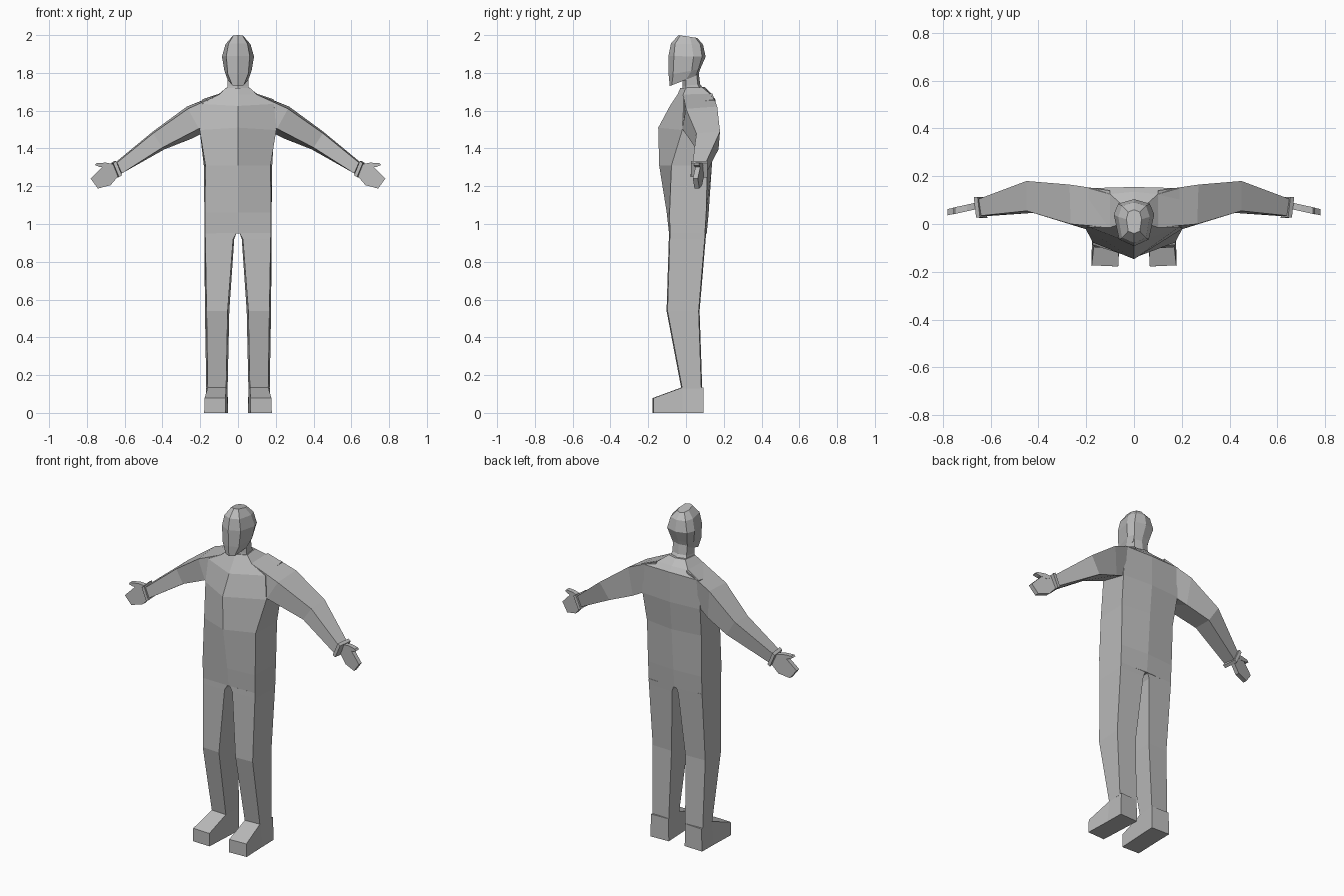
import bpy, bmesh

grey = bpy.data.materials.new("plain grey")
grey.diffuse_color = (0.5, 0.5, 0.5, 1)


def loft(name, rings, mirror=False):
    """Skin a list of equal-length point rings, capped at both ends."""
    bm = bmesh.new()
    loops = [[bm.verts.new(p) for p in ring] for ring in rings]
    n = len(loops[0])
    for lo, hi in zip(loops, loops[1:]):
        for i in range(n):
            j = (i + 1) % n
            bm.faces.new((lo[i], lo[j], hi[j], hi[i]))
    bm.faces.new(loops[0])
    bm.faces.new(loops[-1])
    bmesh.ops.recalc_face_normals(bm, faces=bm.faces)
    me = bpy.data.meshes.new(name)
    bm.to_mesh(me)
    bm.free()
    me.materials.append(grey)
    ob = bpy.data.objects.new(name, me)
    bpy.context.collection.objects.link(ob)
    if mirror:
        ob.modifiers.new("mirror", 'MIRROR')
    return ob


def sym_ring(zf, zb, front, back, *sides):
    """Ring symmetric in x; height runs from zf at the front to zb at the back."""
    def pt(x, y):
        t = (y - front) / (back - front)
        return (x, y, zf + t * (zb - zf))
    return ([pt(0, front)] + [pt(x, y) for x, y in sides] + [pt(0, back)]
            + [pt(-x, y) for x, y in reversed(sides)])


def slab(name, outline, thick):
    """Thin plate in the x-z plane that follows the forward sweep of the hand."""
    mid = lambda x: 0.078 - (x - 0.65) * 0.22
    rings = [[(x, mid(x) + s * thick / 2, z) for x, z in outline] for s in (-1, 1)]
    return loft(name, rings, True)


# torso, with a ridge down the chest
loft("torso", [
    sym_ring(0.95, 0.95, -0.090, 0.110, (0.174, -0.085), (0.178, 0.100)),
    sym_ring(1.06, 1.06, -0.102, 0.120, (0.175, -0.087), (0.178, 0.107)),
    sym_ring(1.31, 1.31, -0.142, 0.137, (0.172, -0.077), (0.181, 0.113)),
    sym_ring(1.51, 1.48, -0.147, 0.153, (0.203, -0.020), (0.192, 0.140)),
    sym_ring(1.625, 1.66, -0.085, 0.155, (0.190, -0.012), (0.190, 0.150)),
    sym_ring(1.685, 1.69, -0.045, 0.135, (0.100, -0.015), (0.100, 0.125)),
    sym_ring(1.72, 1.725, -0.030, 0.100, (0.062, 0.000), (0.055, 0.085)),
])

# neck
loft("neck", [
    sym_ring(1.69, 1.70, -0.025, 0.105, (0.062, 0.0), (0.055, 0.085)),
    sym_ring(1.73, 1.74, -0.018, 0.075, (0.056, 0.0), (0.048, 0.062)),
    sym_ring(1.80, 1.82, -0.020, 0.065, (0.055, 0.0), (0.045, 0.055)),
])

# head
loft("head", [
    sym_ring(1.73, 1.79, -0.086, 0.066, (0.030, -0.075), (0.055, 0.00), (0.048, 0.052)),
    sym_ring(1.79, 1.82, -0.092, 0.075, (0.054, -0.068), (0.072, 0.03), (0.052, 0.065)),
    sym_ring(1.89, 1.885, -0.093, 0.104, (0.062, -0.064), (0.085, 0.04), (0.066, 0.085)),
    sym_ring(1.955, 1.95, -0.080, 0.090, (0.050, -0.058), (0.066, 0.03), (0.050, 0.076)),
    sym_ring(2.00, 1.985, -0.040, 0.060, (0.024, -0.030), (0.032, 0.02), (0.024, 0.050)),
])

# arms: each ring is front top, back top, back bottom, front bottom
loft("arm", [
    [(0.10, -0.015, 1.685), (0.10, 0.140, 1.690), (0.15, 0.120, 1.50), (0.15, -0.02, 1.51)],
    [(0.265, 0.000, 1.610), (0.27, 0.165, 1.622), (0.25, 0.150, 1.45), (0.207, -0.02, 1.505)],
    [(0.45, 0.055, 1.480), (0.45, 0.180, 1.490), (0.39, 0.172, 1.395), (0.40, 0.048, 1.405)],
    [(0.64, 0.035, 1.325), (0.65, 0.105, 1.325), (0.625, 0.105, 1.265), (0.615, 0.033, 1.268)],
], True)


# cuffs
def cuff_ring(dx, dz):
    return [(0.645 + dx, 0.027, 1.333 + dz), (0.655 + dx, 0.114, 1.333 + dz),
            (0.622 + dx, 0.114, 1.256 + dz), (0.614 + dx, 0.025, 1.258 + dz)]


loft("cuff", [cuff_ring(0, 0), cuff_ring(0.016, -0.01)], True)

# hands and thumbs
slab("hand", [(0.655, 1.315), (0.71, 1.312), (0.78, 1.24), (0.742, 1.188),
              (0.675, 1.205), (0.63, 1.258)], 0.026)
slab("thumb", [(0.65, 1.315), (0.70, 1.325), (0.75, 1.322), (0.757, 1.312),
               (0.735, 1.303), (0.69, 1.295)], 0.028)


# legs
def leg_ring(z, xi_f, xo_f, xi_b, xo_b, yf, yb):
    return [(xi_f, yf, z), (xo_f, yf + 0.005, z), (xo_b, yb - 0.005, z), (xi_b, yb, z)]


loft("leg", [
    leg_ring(0.952, 0.008, 0.174, 0.008, 0.178, -0.090, 0.107),
    leg_ring(0.92, 0.026, 0.173, 0.020, 0.178, -0.091, 0.104),
    leg_ring(0.54, 0.055, 0.166, 0.046, 0.175, -0.103, 0.072),
    leg_ring(0.13, 0.063, 0.160, 0.055, 0.168, -0.025, 0.086),
], True)


# feet: rings run from heel to toe
def foot_ring(y, h, xi, xo, xit, xot):
    return [(xi, y, 0), (xo, y + 0.005, 0), (xot, y + 0.005, h), (xit, y, h)]


loft("foot", [
    foot_ring(0.088, 0.135, 0.053, 0.172, 0.055, 0.168),
    foot_ring(-0.023, 0.135, 0.058, 0.174, 0.063, 0.160),
    foot_ring(-0.178, 0.078, 0.066, 0.179, 0.066, 0.177),
], True)
